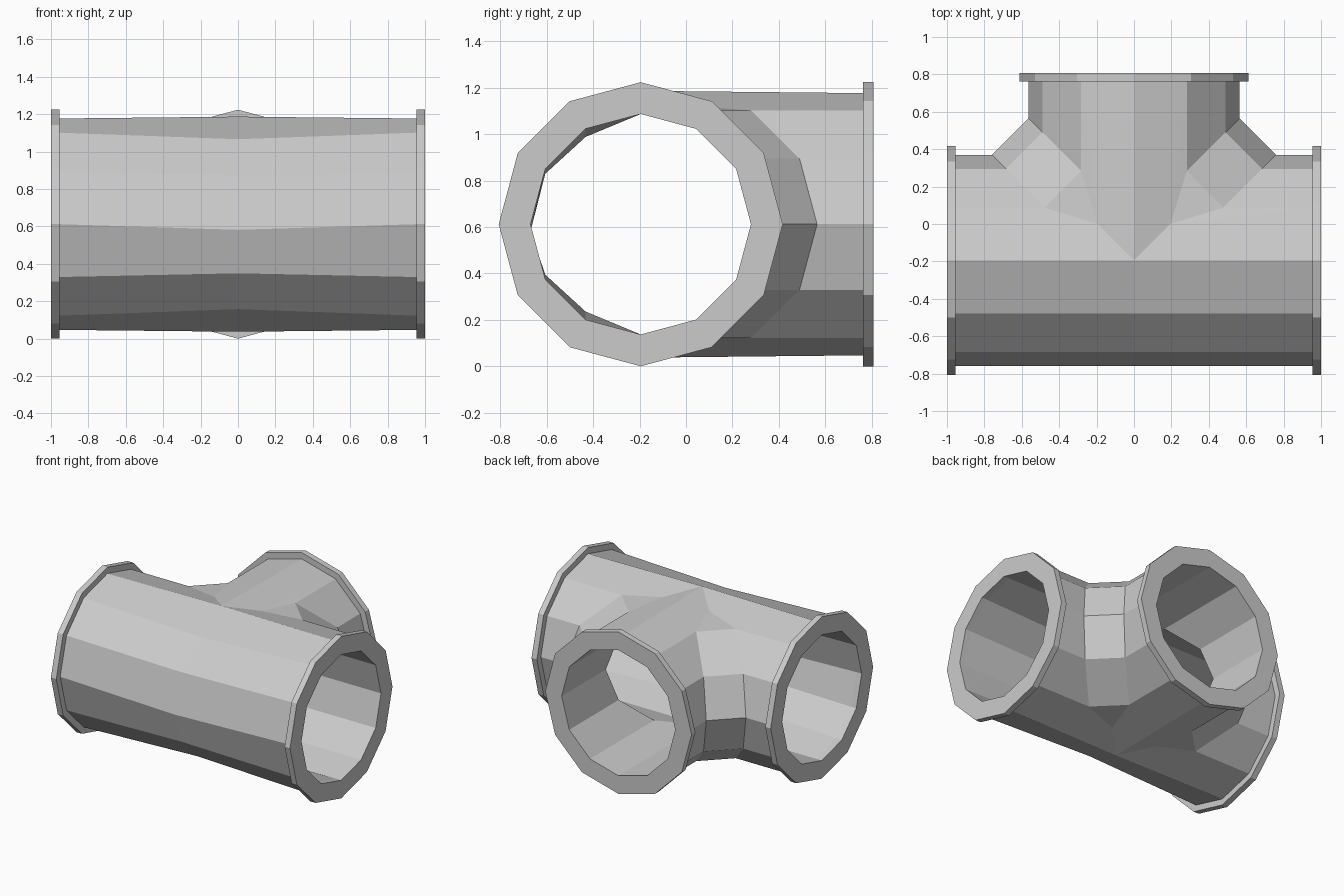
import bpy, bmesh, math
from mathutils import Vector

if "Cube" in bpy.data.objects:
    bpy.data.objects.remove(bpy.data.objects["Cube"])

SIDES = 12
R = 0.565            # pipe radius
RIM, HOLE = 0.612, 0.475
AXIS_Y, AXIS_Z = -0.195, 0.612
CHAMFER = 0.195      # setback of each pipe from the mitre
RUN_END, BRANCH_END = 0.955, 0.762
DEPTH = 0.045

grey = bpy.data.materials.new("pipe grey")
grey.use_nodes = True
colour = (0.6, 0.6, 0.6, 1)
grey.diffuse_color = colour
grey.node_tree.nodes["Principled BSDF"].inputs["Base Color"].default_value = colour


def finish(name, bm):
    mesh = bpy.data.meshes.new(name)
    bm.to_mesh(mesh)
    bm.free()
    mesh.materials.append(grey)
    obj = bpy.data.objects.new(name, mesh)
    bpy.context.collection.objects.link(obj)


def circle(k, r):
    a = 2 * math.pi * k / SIDES
    return r * math.cos(a), r * math.sin(a)


def face(bm, *points):
    bm.faces.new([bm.verts.new(p) for p in points])


# Points on the tee, with z measured from the axis
def run_end(k, r=R):
    c, s = circle(k, r)
    return RUN_END, AXIS_Y + c, s


def run_in(k, r=R, gap=CHAMFER):
    c, s = circle(k, r)
    return c + gap, AXIS_Y + c, s


def branch_end(k, r=R):
    c, s = circle(k, r)
    return c, BRANCH_END, s


def branch_in(k, r=R, gap=CHAMFER):
    c, s = circle(k, r)
    return c, AXIS_Y + c + gap, s


def front_mid(k, r=R):
    c, s = circle(k, r)
    pinch = 0.035 if k == 4 else 0.02 if k == 5 else 0
    return 0, AXIS_Y + c, s - pinch


# Mirror a quarter across both symmetry planes, weld it and turn it outward or inward
def complete(name, bm, outward):
    for scale in ((-1, 1, 1), (1, 1, -1)):
        copy = bmesh.ops.duplicate(bm, geom=bm.verts[:] + bm.edges[:] + bm.faces[:])
        new = [g for g in copy["geom"] if isinstance(g, bmesh.types.BMVert)]
        bmesh.ops.scale(bm, vec=scale, verts=new)
    bmesh.ops.remove_doubles(bm, verts=bm.verts[:], dist=0.001)
    lowest_y = min(v.co.y for v in bm.verts)
    for v in bm.verts:
        if abs(v.co.x) < 0.01 and v.co.y < lowest_y + 0.01:
            v.co.z -= 0.03
    bmesh.ops.recalc_face_normals(bm, faces=bm.faces[:])
    front = min(bm.faces, key=lambda f: f.calc_center_median().y)
    if (front.normal.y < 0) != outward:
        bmesh.ops.reverse_faces(bm, faces=bm.faces[:])
    bmesh.ops.translate(bm, vec=(0, 0, AXIS_Z), verts=bm.verts[:])
    finish(name, bm)


# Outer wall with a chamfered junction
outer = bmesh.new()
crown = (0, AXIS_Y, R + 0.01)
crotch = (CHAMFER, AXIS_Y + CHAMFER, 0.515)
for k in (0, 1):
    face(outer, run_end(k), run_end(k + 1), run_in(k + 1), run_in(k))
    face(outer, run_in(k), run_in(k + 1), branch_in(k + 1), branch_in(k))
    face(outer, branch_in(k), branch_in(k + 1), branch_end(k + 1), branch_end(k))
face(outer, run_in(2), crotch, branch_in(2))
face(outer, run_end(2), run_end(3), crown, crotch)
face(outer, run_end(2), crotch, run_in(2))
face(outer, branch_end(2), branch_in(2), crotch)
face(outer, branch_end(2), crotch, crown, branch_end(3))
face(outer, run_end(3), run_end(4), front_mid(4), crown)
for k in (4, 5):
    face(outer, run_end(k), run_end(k + 1), front_mid(k + 1), front_mid(k))
complete("tee_body", outer, True)

# Inner wall with a plain mitred junction
bore = bmesh.new()
for k in range(3):
    a, b = run_in(k, HOLE, 0), run_in(k + 1, HOLE, 0)
    face(bore, run_end(k, HOLE), run_end(k + 1, HOLE), b, a)
    face(bore, a, b, branch_end(k + 1, HOLE), branch_end(k, HOLE))
for k in range(3, 6):
    face(bore, run_end(k, HOLE), run_end(k + 1, HOLE),
         front_mid(k + 1, HOLE), front_mid(k, HOLE))
complete("tee_bore", bore, False)


# Flange rings: a rectangular section swept round the opening
def flange(name, start, direction):
    ring = bmesh.new()
    out = Vector(direction)
    side = Vector((out.y, 1 - abs(out.y), 0))
    loops = []
    for k in range(SIDES):
        loop = []
        for r, d in ((HOLE, 0), (RIM, 0), (RIM, DEPTH), (HOLE, DEPTH)):
            c, s = circle(k, r)
            loop.append(ring.verts.new(Vector(start) + out * d + side * c + Vector((0, 0, s))))
        loops.append(loop)
    for k in range(SIDES):
        a, b = loops[k], loops[(k + 1) % SIDES]
        for i in range(4):
            j = (i + 1) % 4
            ring.faces.new((a[i], a[j], b[j], b[i]))
    bmesh.ops.recalc_face_normals(ring, faces=ring.faces[:])
    finish(name, ring)


flange("left_flange", (RUN_END, AXIS_Y, AXIS_Z), (1, 0, 0))
flange("right_flange", (-RUN_END, AXIS_Y, AXIS_Z), (-1, 0, 0))
flange("branch_flange", (0, BRANCH_END, AXIS_Z), (0, 1, 0))
